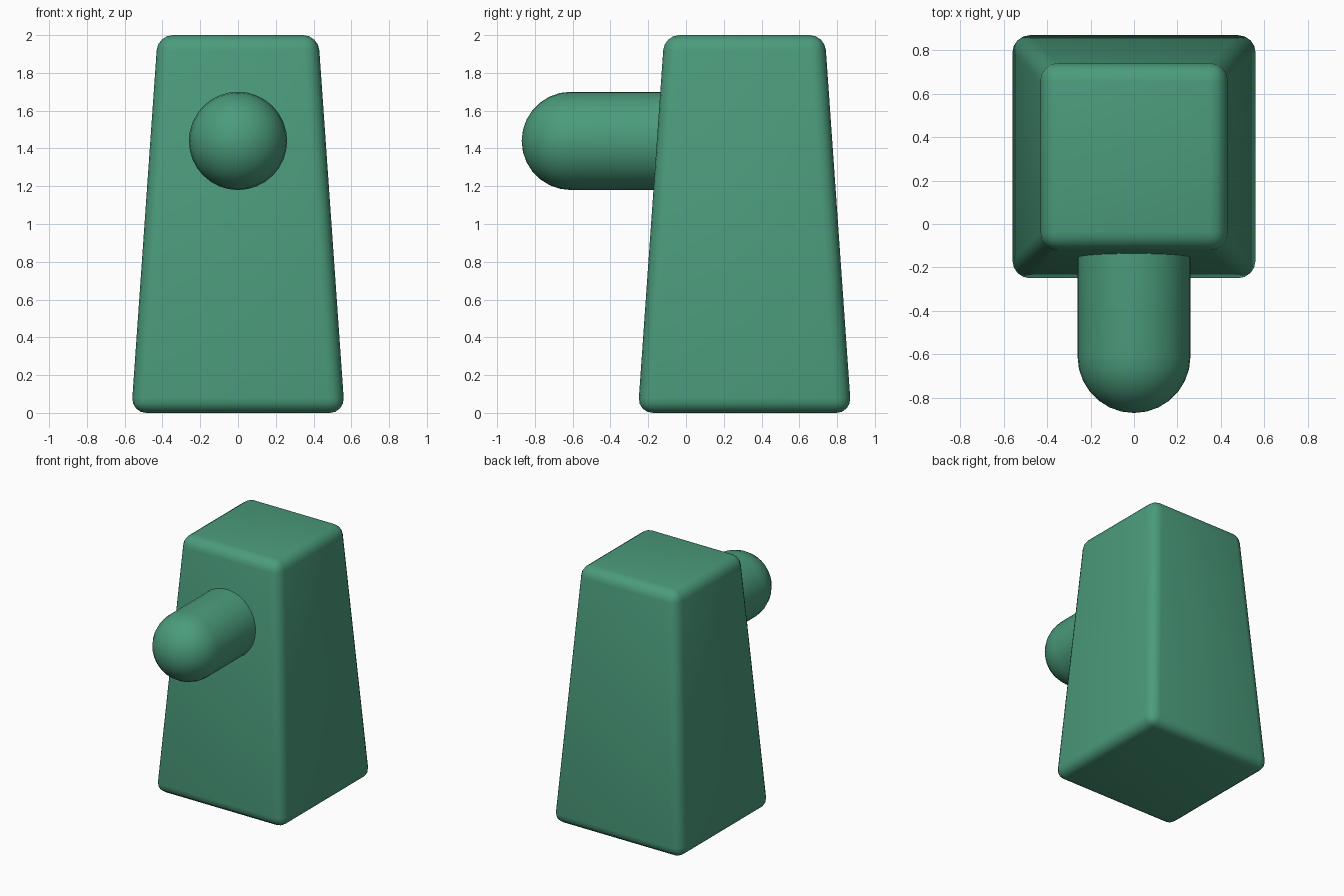
import bpy, bmesh, math
from mathutils import Matrix

if "Cube" in bpy.data.objects:
    bpy.data.objects.remove(bpy.data.objects["Cube"])

green = bpy.data.materials.new("green")
green.diffuse_color = (0.07, 0.33, 0.2, 1)
green.use_nodes = True
green.node_tree.nodes["Principled BSDF"].inputs["Base Color"].default_value = green.diffuse_color


def finish(name, bm, angle):
    bmesh.ops.recalc_face_normals(bm, faces=bm.faces)
    mesh = bpy.data.meshes.new(name)
    bm.to_mesh(mesh)
    bm.free()
    mesh.materials.append(green)
    obj = bpy.data.objects.new(name, mesh)
    bpy.context.collection.objects.link(obj)
    bpy.context.view_layer.objects.active = obj
    obj.select_set(True)
    bpy.ops.object.shade_smooth_by_angle(angle=math.radians(angle))
    obj.select_set(False)
    return obj


# Tapered body with rounded edges
BODY_Y = 0.31
bm = bmesh.new()
bmesh.ops.create_cube(bm, size=2)
for v in bm.verts:
    half = 0.425 if v.co.z > 0 else 0.565
    v.co = (v.co.x * half, v.co.y * half + BODY_Y, v.co.z + 1)
bmesh.ops.bevel(bm, geom=bm.edges[:], offset=0.08, segments=4, profile=0.5,
                affect='EDGES', clamp_overlap=True)
finish("tapered_body", bm, 35)

# Round-nosed peg: half profile (radius, y) spun around the y axis
R, NOSE_Y, PEG_Z, STEPS = 0.26, -0.61, 1.44, 7
profile = [(0, -0.11), (R, -0.11)]
for i in range(STEPS + 1):
    a = math.pi / 2 * i / STEPS
    profile.append((R * math.cos(a), NOSE_Y - R * math.sin(a)))
bm = bmesh.new()
verts = [bm.verts.new((r, y, 0)) for r, y in profile]
edges = [bm.edges.new(pair) for pair in zip(verts, verts[1:])]
bmesh.ops.spin(bm, geom=verts + edges, cent=(0, 0, 0), axis=(0, 1, 0),
               angle=math.tau, steps=32)
bmesh.ops.remove_doubles(bm, verts=bm.verts, dist=0.0005)
bmesh.ops.transform(bm, matrix=Matrix.Translation((0, 0, PEG_Z)), verts=bm.verts)
finish("front_peg", bm, 35)
